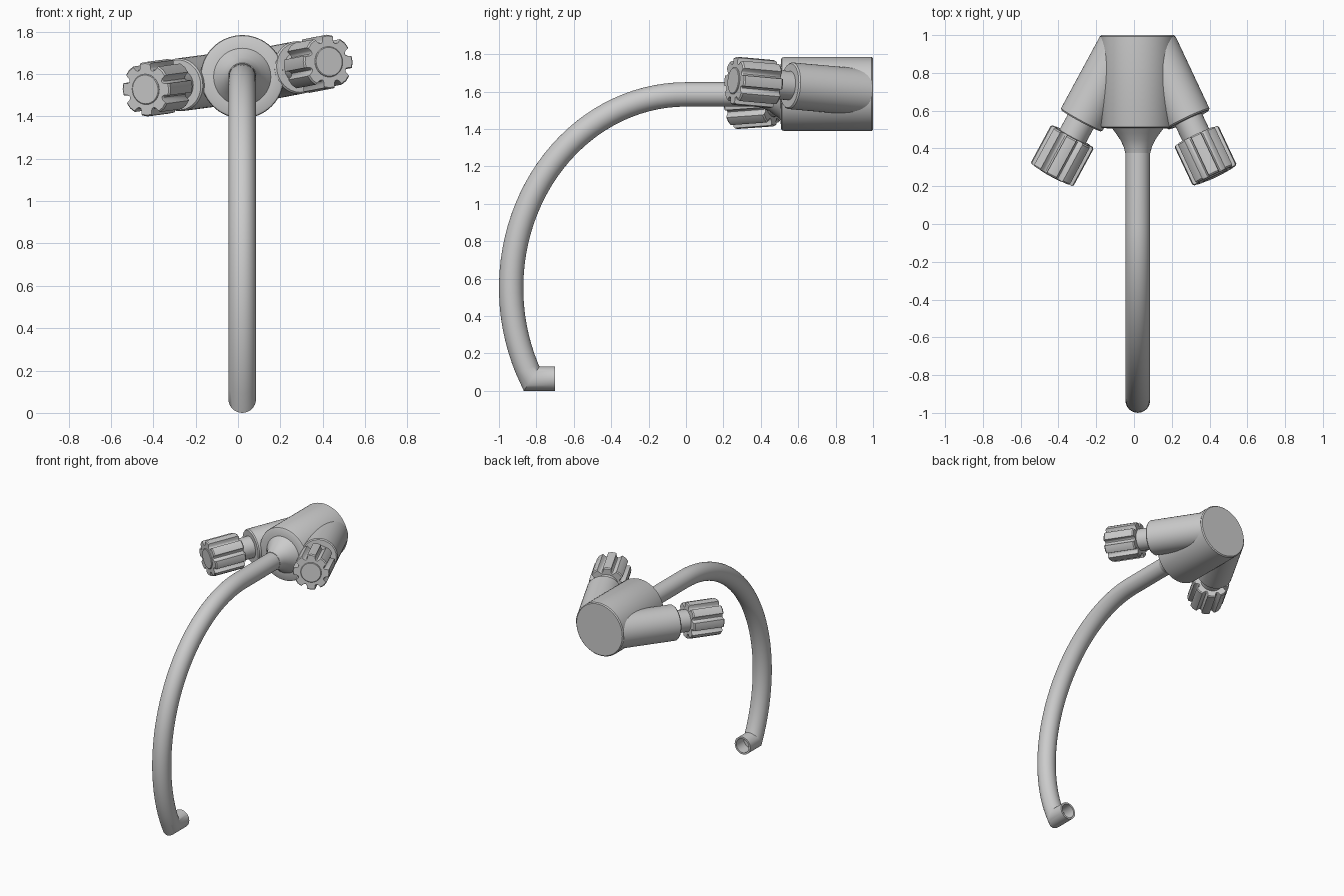
import bpy, bmesh
from math import sin, cos, pi, radians
from mathutils import Vector, Matrix

if "Cube" in bpy.data.objects:
    bpy.data.objects.remove(bpy.data.objects["Cube"])

CX, CZ = 0.02, 1.587      # body axis runs along y
TUBE_R = 0.065


def skin(name, rings, angle=35):
    """Bridge a list of equal-sized rings into a capped solid."""
    bm = bmesh.new()
    loops = [[bm.verts.new(p) for p in ring] for ring in rings]
    n = len(loops[0])
    for a, b in zip(loops, loops[1:]):
        for i in range(n):
            j = (i + 1) % n
            bm.faces.new((a[i], a[j], b[j], b[i]))
    bm.faces.new(loops[0][::-1])
    bm.faces.new(loops[-1])
    bmesh.ops.recalc_face_normals(bm, faces=bm.faces)
    mesh = bpy.data.meshes.new(name)
    bm.to_mesh(mesh)
    bm.free()
    ob = bpy.data.objects.new(name, mesh)
    bpy.context.collection.objects.link(ob)
    bpy.ops.object.select_all(action='DESELECT')
    ob.select_set(True)
    bpy.context.view_layer.objects.active = ob
    bpy.ops.object.shade_smooth_by_angle(angle=radians(angle))
    return ob


def lathe(name, profile, frame, n=48):
    """Revolve (radius, height) points about the frame's z axis."""
    return skin(name, [[frame @ Vector((r * cos(2 * pi * i / n), r * sin(2 * pi * i / n), h))
                        for i in range(n)] for r, h in profile])


# Body with flared collar around the spout
body_frame = Matrix.Translation((CX, 0, CZ)) @ Matrix.Rotation(-pi / 2, 4, 'X')
lathe("body", [(0.19, 1.0), (0.197, 0.993), (0.197, 0.522), (0.194, 0.513), (0.185, 0.508),
               (0.135, 0.505), (0.116, 0.48), (0.092, 0.445), (0.075, 0.41), (0.066, 0.375)],
      body_frame, 64)

# Spout: straight run, elliptical arc, mitred outlet with a hollow end
path = [Vector((0, 0.45, CZ - 0.002)), Vector((0, 0.2, CZ - 0.002))]
STEPS = 36
for k in range(STEPS + 1):
    t = radians(90 - 118 * k / STEPS)
    path.append(Vector((0, -0.935 * cos(t), 0.55 + 1.035 * sin(t))))
path[-1].z = TUBE_R
path.append(Vector((0, -0.70, TUBE_R)))


def tube_ring(center, normal, r, stretch=1.0, n=32):
    return [Vector((CX, 0, 0)) + center + Vector((r * cos(2 * pi * i / n), 0, 0))
            + normal * (r * stretch * sin(2 * pi * i / n)) for i in range(n)]


rings = []
for i, p in enumerate(path):
    d_in = (p - path[max(i - 1, 0)]).normalized() if i else (path[1] - p).normalized()
    d_out = (path[i + 1] - p).normalized() if i < len(path) - 1 else d_in
    d = (d_in + d_out).normalized()
    rings.append(tube_ring(p, Vector((0, -d.z, d.y)), TUBE_R, 1 / d.dot(d_in)))
up = Vector((0, 0, 1))
rings.append(tube_ring(path[-1], up, 0.052))
rings.append(tube_ring(Vector((0, -0.79, TUBE_R)), up, 0.052))
skin("spout", rings)


# Valve arms, stems and fluted knobs
def valve(side, start, end):
    start, end = Vector(start), Vector(end)
    axis = end - start
    length = axis.length
    frame = Matrix.Translation(start) @ axis.to_track_quat('Z', 'Y').to_matrix().to_4x4()
    knob_base = length - 0.232
    arm_end = knob_base - 0.095
    lathe(side + "_arm", [(0.125, 0), (0.125, arm_end - 0.008), (0.118, arm_end)], frame)
    lathe(side + "_stem", [(0.078, arm_end - 0.05), (0.078, knob_base + 0.02)], frame, 32)
    # Eight lobes separated by rounded grooves
    lobes = []
    for k in range(8):
        for deg, r in ((-13, 0.127), (0, 0.129), (13, 0.127), (15.5, 0.108),
                       (19, 0.100), (22.5, 0.098), (26, 0.100), (29.5, 0.108)):
            a = radians(45 * k + deg)
            lobes.append((r * cos(a), r * sin(a)))
    sections = [(0.95, knob_base), (1, knob_base + 0.008), (1, length - 0.008), (0.95, length)]
    skin(side + "_knob", [[frame @ Vector((x * s, y * s, h)) for x, y in lobes]
                          for s, h in sections], 30)
    lathe(side + "_knob_cap", [(0.072, length - 0.02), (0.072, length + 0.003),
                               (0.068, length + 0.006)], frame, 32)


valve("left", (-0.07, 0.935, 1.577), (-0.435, 0.26, 1.528))
valve("right", (0.107, 0.94, 1.597), (0.428, 0.257, 1.658))
